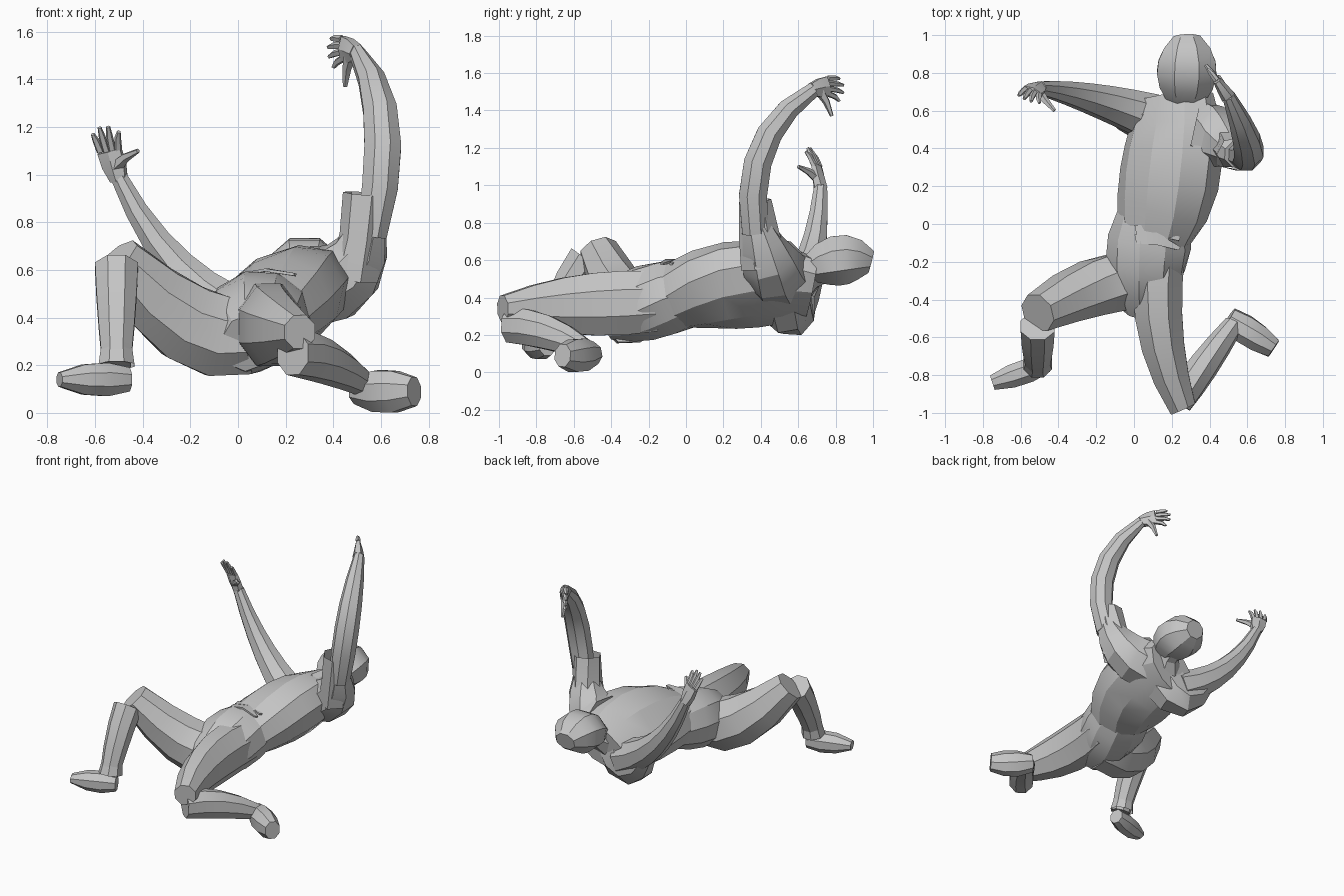
import bpy, bmesh, math
from mathutils import Vector

cube = bpy.data.objects.get("Cube")
if cube:
    bpy.data.objects.remove(cube, do_unlink=True)

grey = bpy.data.materials.new("plain grey")
grey.use_nodes = True
tone = (.56, .56, .56, 1)
grey.diffuse_color = tone
grey.node_tree.nodes["Principled BSDF"].inputs["Base Color"].default_value = tone

ACROSS = Vector((1, 0, 0))
ALONG = Vector((0, 1, 0))


def blend(values, u):
    """Smooth curve through a start, a middle and an end value."""
    start, middle, end = values
    return (start * ((1 - u) * (1 - u - u))
            + middle * (4 * u * (1 - u))
            + end * (u * (u + u - 1)))


def finish(name, bm):
    mesh = bpy.data.meshes.new(name)
    bm.to_mesh(mesh)
    bm.free()
    mesh.materials.append(grey)
    obj = bpy.data.objects.new(name, mesh)
    bpy.context.collection.objects.link(obj)
    bpy.ops.object.select_all(action='DESELECT')
    obj.select_set(True)
    bpy.context.view_layer.objects.active = obj
    bpy.ops.object.shade_smooth_by_angle(angle=math.radians(25))


def limb(name, path, widths, heights=None, side=ACROSS, tilts=None,
         sides=8, steps=4, capped=True):
    """Loft a tapering many-sided tube along a three point curve."""
    bm = bmesh.new()
    path = [Vector(point) for point in path]
    heights = heights or widths
    flat = 1 / math.cos(math.pi / sides)
    rings = []
    for step in range(steps + 1):
        u = step / steps
        nudge = .01
        centre = blend(path, u)
        tangent = (blend(path, u + nudge) - blend(path, u - nudge)).normalized()
        axis = side
        if tilts:
            tilt = math.radians(blend(tilts, u))
            axis = Vector((math.cos(tilt), 0, math.sin(tilt)))
        axis = (axis - tangent * axis.dot(tangent)).normalized()
        wide = axis * blend(widths, u) * flat
        high = tangent.cross(axis) * blend(heights, u) * flat
        angles = [math.tau * (k + .5) / sides for k in range(sides)]
        rings.append([bm.verts.new(centre + wide * math.cos(a) + high * math.sin(a))
                      for a in angles])
    for near, far in zip(rings, rings[1:]):
        for k in range(sides):
            n = (k + 1) % sides
            bm.faces.new((near[k], near[n], far[n], far[k]))
    if capped:
        bm.faces.new(rings[0][::-1])
        bm.faces.new(rings[-1])
    finish(name, bm)


def hand(label, wrist, knuckles, first_tip, last_tip, thumb_tip):
    """Flat palm with four bent fingers and a thumb."""
    wrist, knuckles = Vector(wrist), Vector(knuckles)
    first_tip, last_tip, thumb_tip = Vector(first_tip), Vector(last_tip), Vector(thumb_tip)
    spread = (last_tip - first_tip).normalized()
    forward = (knuckles - wrist).normalized()
    limb(label + "_palm", [wrist, wrist.lerp(knuckles, .5), knuckles],
         (.034, .05, .052), (.034, .028, .02), side=spread, sides=6, steps=2)
    taper = (.014, .012, .007)
    for finger in range(4):
        u = finger / 3
        root = knuckles + spread * (u - .5) * .08
        tip = first_tip.lerp(last_tip, u) + forward * math.sin(math.pi * u) * .03
        bend = root.lerp(tip, .5) + forward * .012
        limb(f"{label}_finger_{finger + 1}", [root, bend, tip], taper,
             side=spread, sides=5, steps=2)
    root = wrist.lerp(knuckles, .4)
    bend = root.lerp(thumb_tip, .5) + forward * .01
    limb(label + "_thumb", [root, bend, thumb_tip], (.025, .016, .008),
         side=spread, sides=5, steps=2)


# Twisted torso: hips, then chest
limb("pelvis", [(.03, -.45, .29), (.06, -.22, .37), (.11, .04, .42)],
     widths=(.09, .205, .19), heights=(.12, .195, .165), tilts=(0, 10, 20), sides=10)
limb("chest", [(.1, -.06, .41), (.2, .31, .47), (.22, .67, .45)],
     widths=(.19, .275, .21), heights=(.17, .2, .13), tilts=(16, 33, 33), sides=10, steps=5)

# Neck and head
limb("neck", [(.23, .58, .48), (.26, .67, .53), (.27, .76, .57)],
     widths=(.12, .08, .08), steps=2)
limb("head", [(.27, .66, .55), (.28, .83, .6), (.28, .99, .59)],
     widths=(.1, .157, .07), heights=(.07, .135, .06), sides=8, steps=5)

# Left arm, raised overhead, with a flared open sleeve
limb("left_shoulder", [(.32, .49, .53), (.47, .44, .6), (.55, .37, .8)],
     widths=(.17, .14, .07), side=ALONG)
limb("left_sleeve", [(.49, .42, .58), (.52, .39, .74), (.54, .37, .92)],
     widths=(.1, .085, .09), heights=(.12, .1, .08), sides=7, steps=2, capped=False)
limb("left_arm", [(.56, .37, .75), (.605, .41, 1.2), (.5, .68, 1.51)],
     widths=(.065, .075, .032), heights=(.07, .072, .04), steps=5)
hand("left", wrist=(.5, .67, 1.51), knuckles=(.44, .76, 1.53),
     first_tip=(.39, .82, 1.57), last_tip=(.4, .82, 1.45), thumb_tip=(.45, .78, 1.37))

# Right arm, reaching out and up
limb("right_shoulder", [(.17, .52, .42), (.04, .57, .34), (-.11, .62, .47)],
     widths=(.14, .12, .07), heights=(.16, .14, .07), side=ALONG)
limb("right_arm", [(.08, .57, .37), (-.25, .67, .61), (-.5, .72, .99)],
     widths=(.12, .075, .035), side=ALONG, steps=6)
hand("right", wrist=(-.5, .72, .98), knuckles=(-.54, .7, 1.1),
     first_tip=(-.61, .68, 1.17), last_tip=(-.5, .64, 1.18), thumb_tip=(-.42, .6, 1.1))

# Right leg, knee up, foot planted
limb("right_thigh", [(.03, -.3, .32), (-.22, -.34, .38), (-.51, -.47, .65)],
     widths=(.15, .145, .1), heights=(.16, .165, .1), side=ALONG)
limb("right_shin", [(-.51, -.54, .61), (-.51, -.65, .43), (-.51, -.75, .2)],
     widths=(.09, .08, .06), steps=3)
limb("right_cuff", [(-.51, -.72, .27), (-.51, -.73, .24), (-.51, -.74, .2)],
     widths=(.065, .07, .075), steps=1, capped=False)
limb("right_foot", [(-.46, -.74, .14), (-.6, -.79, .14), (-.75, -.84, .14)],
     widths=(.045, .065, .04), heights=(.05, .07, .03), side=ALONG, steps=3)

# Left leg, folded back with the foot on its side
limb("left_thigh", [(.14, -.15, .38), (.14, -.57, .36), (.26, -.98, .34)],
     widths=(.13, .12, .07), heights=(.16, .16, .07), steps=5)
limb("left_shin", [(.23, -.94, .25), (.37, -.75, .215), (.53, -.53, .12)],
     widths=(.08, .075, .05), heights=(.09, .09, .05))
limb("left_foot", [(.5, -.5, .1), (.62, -.58, .09), (.74, -.66, .09)],
     widths=(.06, .075, .05), heights=(.06, .09, .06), steps=3)

# Loose folds at the waist
for number, y in enumerate((-.03, -.08)):
    limb(f"waist_fold_{number + 1}", [(.01, y, .58), (.12, y, .6), (.24, y - .05, .58)],
         widths=(.025, .03, .01), heights=(.006, .006, .006), side=ALONG, sides=4, steps=2)
